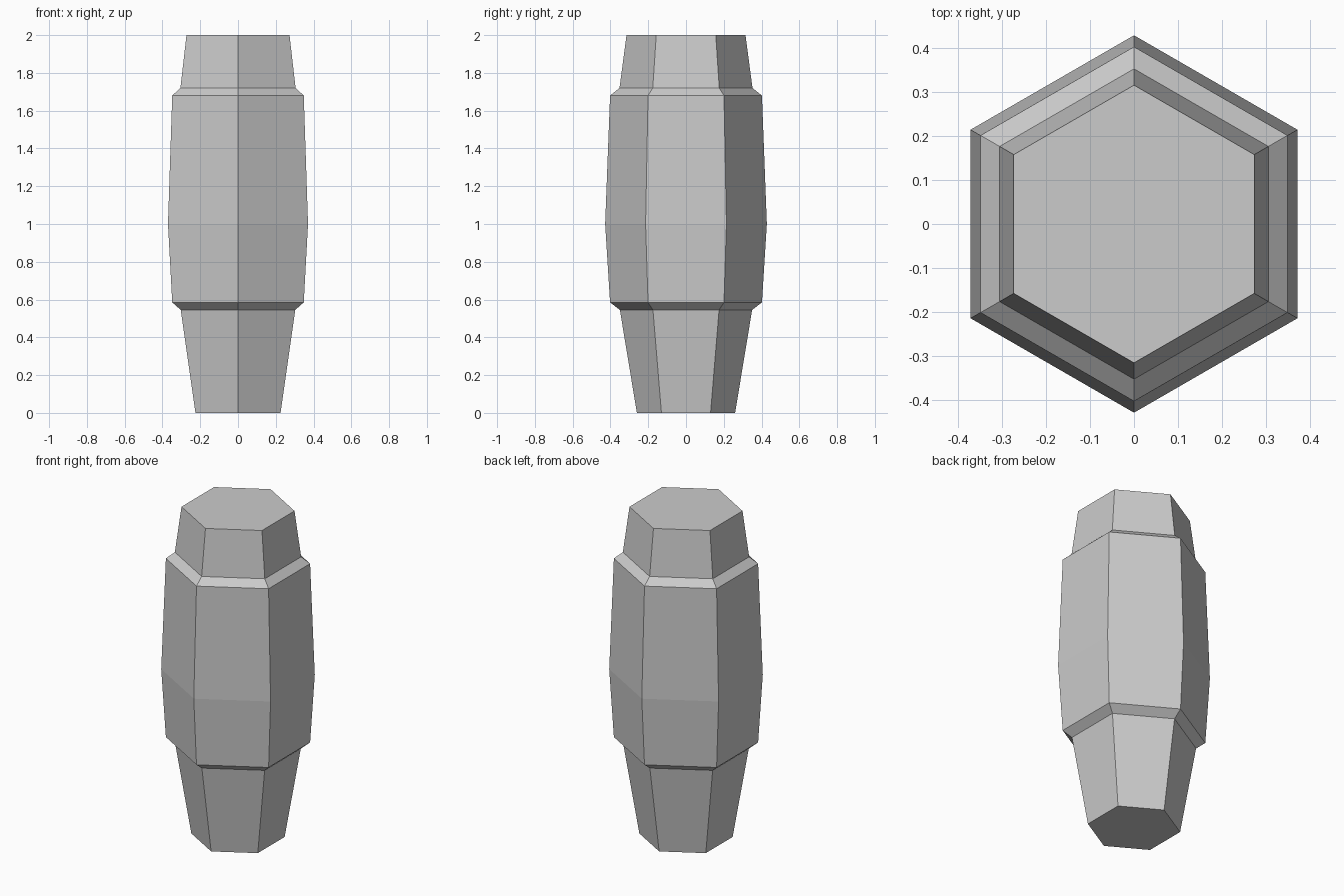
import bpy, bmesh
from math import sin, cos, pi

if "Cube" in bpy.data.objects:
    bpy.data.objects.remove(bpy.data.objects["Cube"])

SIDES = 6
# (height, corner radius) from the tapered base to the top
PROFILE = [(0, 0.26), (0.545, 0.35), (0.585, 0.402), (1.0, 0.428),
           (1.68, 0.402), (1.72, 0.352), (2.0, 0.315)]


def lathe(name, profile, sides):
    bm = bmesh.new()
    # Hexagon corners point along +y and -y
    angles = [pi / 2 + 2 * pi * i / sides for i in range(sides)]
    rings = [[bm.verts.new((r * cos(a), r * sin(a), z)) for a in angles]
             for z, r in profile]
    for low, high in zip(rings, rings[1:]):
        for i in range(sides):
            j = (i + 1) % sides
            bm.faces.new((low[i], low[j], high[j], high[i]))
    # End caps
    bm.faces.new(rings[0][::-1])
    bm.faces.new(rings[-1])
    mesh = bpy.data.meshes.new(name)
    bm.to_mesh(mesh)
    bm.free()
    obj = bpy.data.objects.new(name, mesh)
    bpy.context.collection.objects.link(obj)
    return obj


# Hexagonal grip with a bulging collar and tapered ends
lathe("hexagonal_grip", PROFILE, SIDES)
